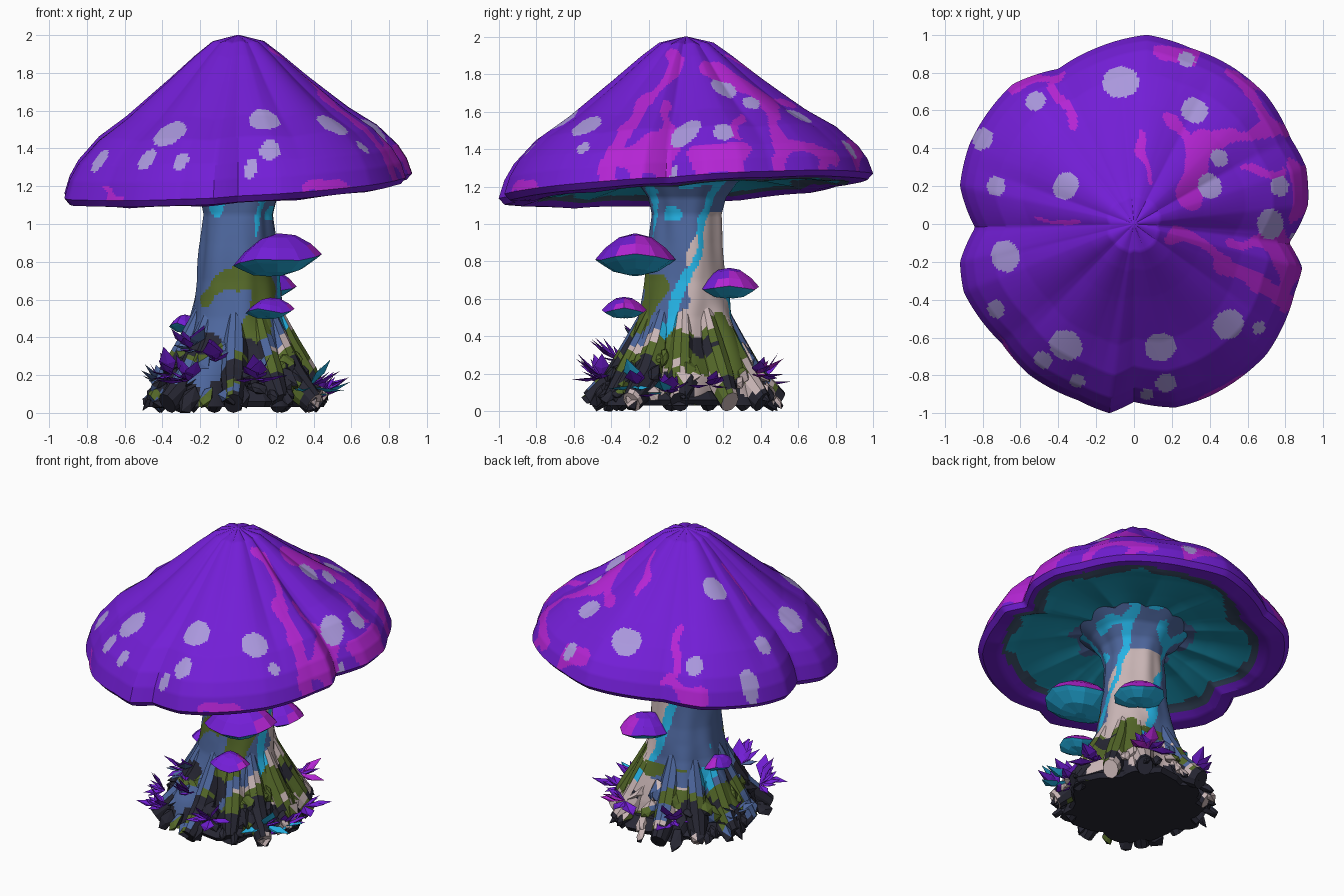
import bpy, bmesh, math, random
from math import sin, cos, pi, atan2, hypot
from mathutils import Vector, Matrix, noise

random.seed(4)
cube = bpy.data.objects.get("Cube")
if cube:
    bpy.data.objects.remove(cube)

# Flat colours
COLOURS = {
    "purple": (0.17, 0.013, 0.67), "magenta": (0.46, 0.018, 0.66),
    "lilac": (0.40, 0.31, 0.72), "teal": (0.012, 0.33, 0.5),
    "cyan": (0.018, 0.45, 0.78), "moss": (0.09, 0.14, 0.022),
    "charcoal": (0.02, 0.02, 0.033), "slate_blue": (0.075, 0.135, 0.34),
    "bark_beige": (0.58, 0.46, 0.46), "dark_slate": (0.05, 0.085, 0.15),
}
NAMES = list(COLOURS)
MATS = []
for name, rgb in COLOURS.items():
    mat = bpy.data.materials.new(name)
    mat.use_nodes = True
    mat.diffuse_color = (*rgb, 1)
    mat.node_tree.nodes["Principled BSDF"].inputs["Base Color"].default_value = (*rgb, 1)
    MATS.append(mat)


def finish(name, bm, rule=None, smooth=None):
    """Turn a bmesh into an object; rule(centre, normal) names each face's colour."""
    if rule:
        bmesh.ops.recalc_face_normals(bm, faces=bm.faces[:])
        for f in bm.faces:
            f.material_index = NAMES.index(rule(f.calc_center_median(), f.normal))
    mesh = bpy.data.meshes.new(name)
    bm.to_mesh(mesh)
    bm.free()
    for m in MATS:
        mesh.materials.append(m)
    obj = bpy.data.objects.new(name, mesh)
    bpy.context.collection.objects.link(obj)
    if smooth:
        bpy.ops.object.select_all(action='DESELECT')
        obj.select_set(True)
        bpy.context.view_layer.objects.active = obj
        bpy.ops.object.shade_smooth_by_angle(angle=math.radians(smooth))


def skin(bm, rows):
    """Bridge rings of points and close both ends."""
    rings = [[bm.verts.new(p) for p in row] for row in rows]
    n = len(rings[0])
    for lo, hi in zip(rings, rings[1:]):
        for j in range(n):
            k = (j + 1) % n
            bm.faces.new((lo[j], lo[k], hi[k], hi[j]))
    bm.faces.new(rings[0])
    bm.faces.new(rings[-1])


def dense(points, step):
    out = []
    for a, b in zip(points, points[1:]):
        a, b = Vector(a), Vector(b)
        steps = math.ceil((b - a).length / step)
        out += [a.lerp(b, i / steps) for i in range(steps)]
    return out + [Vector(points[-1])]


def seg_dist(p, a, b):
    a, d = Vector(a), Vector(b) - Vector(a)
    t = max(0, min(1, (p - a).dot(d) / d.dot(d)))
    return (p - a - d * t).length


def angles(n):
    return [2 * pi * j / n for j in range(n)]


# Lobed outline of the big cap
RIM = [(.82, -.1), (.89, -.23), (.85, -.36), (.7, -.69), (.4, -.91), (.22, -.97), (0, -.94),
       (-.13, -1), (-.3, -.93), (-.55, -.8), (-.7, -.63), (-.9, -.36), (-.92, -.2),
       (-.84, -.02), (-.92, .2), (-.87, .42), (-.64, .74), (-.4, .82), (-.2, .93), (.07, 1),
       (.3, .93), (.52, .83), (.7, .68), (.83, .45), (.91, .3), (.92, .1)]
POLAR = sorted((atan2(y, x) % (2 * pi), hypot(x, y)) for x, y in RIM)
POLAR = [(POLAR[-1][0] - 2 * pi, POLAR[-1][1])] + POLAR + [(POLAR[0][0] + 2 * pi, POLAR[0][1])]


def rim_radius(a):
    a %= 2 * pi
    for (a0, r0), (a1, r1) in zip(POLAR, POLAR[1:]):
        if a0 <= a <= a1:
            return r0 + (r1 - r0) * (a - a0) / (a1 - a0)


# Big cap: (fraction of radius, height between rim and top)
TOP = [(.01, 1), (.15, .96), (.25, .87), (.4, .72), (.64, .49), (.8, .36), (.92, .21), (.97, .11), (1, 0)]
UNDER = [(1, 0), (.97, -.04), (.87, -.05), (.76, 0), (.5, .06), (.3, .09), (.12, .1)]


def cap_point(t, h, a):
    r = t * rim_radius(a)
    x, y = r * cos(a), r * sin(a)
    base = 1.205 + .06 * x + .06 * y
    crease = .022 * (abs(sin(5.5 * a + .3)) - 1) * sin(pi * t)
    return Vector((x, y, base * (1 - h) + 2 * h + crease))


SPOTS = [(-.07, .75, .095), (.28, .87, .045), (-.52, .65, .055), (.32, .6, .075), (-.36, .2, .075),
         (-.73, .2, .055), (-.8, .45, .06), (-.68, -.17, .085), (-.73, -.45, .05),
         (-.36, -.64, .09), (-.48, -.72, .05), (-.3, -.83, .04), (.14, -.65, .085),
         (.17, -.84, .055), (.07, -.9, .035), (.5, -.53, .085), (.66, -.55, .035),
         (.72, 0, .08), (.77, .2, .055), (.85, -.07, .03), (.4, .2, .07), (.45, .35, .05)]
STREAKS = [((.3, .15), (.36, .45), .065), ((.2, -.04), (.5, -.2), .03), ((.45, -.2), (.8, -.4), .045),
           ((.5, -.1), (.82, -.12), .035), ((.35, .4), (.75, .52), .05), ((.35, .35), (.2, .55), .03),
           ((.05, .2), (.02, .5), .02), ((-.3, .55), (-.45, .78), .022), ((.08, .92), (.3, .9), .04),
           ((-.3, 0), (-.5, .04), .012), ((.55, .3), (.8, .27), .025), ((.84, -.32), (.8, -.1), .05),
           ((.88, .04), (.9, .3), .035), ((.8, .48), (.52, .8), .025), ((-.62, .72), (-.4, .8), .03),
           ((-.74, -.59), (-.6, -.76), .015), ((.38, -.93), (.7, -.69), .014)]


def cap_colour(p, n):
    a, r = atan2(p.y, p.x), hypot(p.x, p.y)
    t, w = r / rim_radius(a), noise.noise(p * 6)
    if n.z < -.05 and p.z < 1.45:
        edge = .8 + .14 * max(0, cos(a - .5))
        if t < .36 + .1 * w:
            return "slate_blue"
        if t < edge - .06 + .08 * w:
            return "teal"
        return "dark_slate" if t < edge else "purple"
    for x, y, size in SPOTS:
        s = hypot(x, y)
        radial = ((p.x - x) * x + (p.y - y) * y) / s
        across = ((p.y - y) * x - (p.x - x) * y) / s
        if hypot(1.15 * radial, across) < size:
            return "lilac"
    flat = p.to_2d() + Vector((w, noise.noise(p * 6 + Vector((9, 3, 1))))) * .06
    if any(seg_dist(flat, u, v) < size * (1 + .8 * w) for u, v, size in STREAKS):
        return "magenta"
    return "purple"


bm = bmesh.new()
profile = dense(TOP, .014)[:-1] + dense(UNDER, .025)
skin(bm, [[cap_point(t, h, a) for a in angles(340)] for t, h in profile])
finish("mushroom_cap", bm, cap_colour, 30)

# Moss bands on the stem: start, end, half width
MOSS = [((-.18, -.14, .61), (-.07, -.22, .69), .06), ((-.07, -.22, .69), (.06, -.23, .7), .06),
        ((.08, -.27, .45), (.15, -.17, .68), .08),
        ((.3, -.27, .28), (.36, -.02, .34), .085), ((.2, .2, .48), (.28, .2, .34), .06),
        ((-.1, .35, .3), (-.3, .2, .25), .07), ((.2, -.38, .2), (.27, -.3, .34), .08)]


# Stem, roots and bark shards share one colouring rule
def stem_colour(p, n):
    a, w = atan2(p.y, p.x), noise.noise(p * 7)
    back = cos(a - .9)
    if p.z < .035 or p.z < .16 - .07 * back + .5 * w:
        return "charcoal"
    if any(seg_dist(p, u, v) < size * (1 + .9 * w) for u, v, size in MOSS):
        return "moss"
    if p.z < .45 and noise.noise(p * 7 + Vector((5, 2, 8))) > .12:
        return "moss"
    if p.z < .35 and back > -.6 and noise.noise(p * 6 + Vector((1, 7, 3))) > .08 - .1 * back:
        return "bark_beige"
    twist = 1.5 * (p.z - 1.1)
    if p.z > .3 and back > -.4 and abs(sin(2 * (a - .6 - twist) + .5 * w)) < .25 + .2 * w:
        return "cyan"
    if p.z > 1.02 and w > .2:
        return "cyan"
    if p.z < 1.06 and cos(a - 1.38 - max(twist, -1)) > .7 - max(0, .5 - p.z) + .3 * w:
        return "bark_beige"
    return "slate_blue"


STEM = [(.40, .03), (.36, .2), (.3, .35), (.25, .5), (.215, .7), (.195, .9), (.185, 1.05),
        (.21, 1.14), (.27, 1.22), (.37, 1.29)]


def stem_point(r, z, a):
    flare = max(0, 1 - z / .6)
    r *= 1 + .16 * flare * cos(6 * a + .5)
    r += (.02 + .05 * flare) * noise.noise(Vector((cos(a) * 2, sin(a) * 2, z * 3)))
    return Vector((r * cos(a), r * sin(a), z))


bm = bmesh.new()
skin(bm, [[stem_point(r, z, a) for a in angles(120)] for r, z in dense(STEM, .016)])
finish("stem", bm, stem_colour, 35)

bm = bmesh.new()
for i in range(11):
    a = 2 * pi * (i + random.uniform(-.25, .25)) / 11
    reach = random.uniform(.44, .53)
    out, across = Vector((cos(a), sin(a), 0)), Vector((-sin(a), cos(a), 0))
    path = dense([(.2, .52, .04), (.27, .33, .07), (.36, .17, .075), (reach, .05, .05)], .03)
    skin(bm, [[out * (d + .7 * s * cos(b)) + across * s * sin(b) + Vector((0, 0, max(0, z + s * cos(b))))
               for b in angles(10)] for d, z, s in path])
finish("roots", bm, stem_colour)

# Ground plate, then bark shards and rocks heaped up the foot
bm = bmesh.new()
skin(bm, [[Vector((r * (1 + .1 * cos(5 * a)) * cos(a), r * (1 + .1 * cos(5 * a)) * sin(a), z))
           for a in angles(20)] for r, z in [(.41, .03), (.43, .06), (.36, .12)]])
finish("ground_plate", bm, lambda p, n: "charcoal")

bm = bmesh.new()
for i in range(75):
    a, d, s = random.uniform(0, 2 * pi), random.uniform(.3, .49), random.uniform(.04, .08)
    made = bmesh.ops.create_icosphere(bm, subdivisions=1, radius=s)["verts"]
    move = Matrix.Translation((d * cos(a), d * sin(a), .05 + 1.5 * (.49 - d)))
    move = move @ Matrix.Rotation(a, 4, 'Z') @ Matrix.Rotation(random.uniform(.3, 1.3), 4, 'Y')
    move = move @ Matrix.Diagonal((random.uniform(.9, 1.5), random.uniform(.5, 1), .55, 1))
    for v in made:
        v.co = move @ (v.co * random.uniform(.65, 1.25))
        v.co.z = max(0, v.co.z)
finish("bark_shards_and_rocks", bm, stem_colour)

# Shelf mushrooms: centre, radii, height, lean
SHELVES = [("upper_front_shelf", (.21, -.27, .81), .235, .215, .14, .08),
           ("lower_front_shelf", (.17, -.33, .54), .13, .12, .07, 0),
           ("back_shelf", (.15, .23, .665), .16, .16, .1, -.05),
           ("side_shelf", (-.28, .05, .46), .085, .1, .06, -.1)]
SHELF = [(.02, 1), (.4, .85), (.75, .45), (1, 0), (.88, -.14), (.55, -.46), (.15, -.6)]
for name, centre, rx, ry, height, lean in SHELVES:
    bm = bmesh.new()
    skin(bm, [[Vector(centre) + Vector((rx * t * cos(a), ry * t * sin(a),
               height * h + lean * rx * t * cos(a) + .012 * t * cos(3 * a)))
               for a in angles(12)] for t, h in SHELF])

    def shelf_colour(p, n):
        if n.z < -.05:
            return "cyan"
        return "magenta" if n.x + .6 * n.y > .42 else "purple"
    finish(name, bm, shelf_colour)

# Tufts of pointed folded leaves: place, leaf count, colours
TUFTS = [((-.26, -.44, .17), 12, ["purple"]), ((.1, -.45, .18), 9, ["purple"]),
         ((-.25, -.22, .34), 9, ["purple", "purple", "slate_blue"]),
         ((-.12, -.36, .27), 6, ["purple"]), ((-.35, -.3, .2), 8, ["purple"]),
         ((.43, -.1, .1), 11, ["purple", "cyan"]), ((.2, .38, .2), 9, ["purple", "magenta"]),
         ((-.16, .38, .16), 9, ["purple"]), ((-.4, .05, .16), 7, ["purple", "slate_blue"]),
         ((.42, .12, .14), 7, ["purple"]), ((.38, -.26, .14), 6, ["purple", "cyan"])]
bm = bmesh.new()
for place, count, colours in TUFTS:
    base = Vector(place)
    away = atan2(base.y, base.x)
    for i in range(count):
        a = away + random.uniform(-1.5, 1.5)
        rise, length = random.uniform(-.2, 1.1), random.uniform(.1, .19)
        out = Vector((cos(a) * cos(rise), sin(a) * cos(rise), sin(rise))) * length
        across = Vector((-sin(a), cos(a), 0)) * length * .27
        fold = Vector((0, 0, length * .1))
        root, tip, spine, left, right = [bm.verts.new(base + v) for v in (
            out * 0, out, out * .5 - fold, out * .5 + across, out * .5 - across)]
        colour = NAMES.index(random.choice(colours))
        for tri in ((root, spine, left), (spine, tip, left), (root, right, spine), (spine, right, tip)):
            bm.faces.new(tri).material_index = colour
finish("leaf_tufts", bm)
